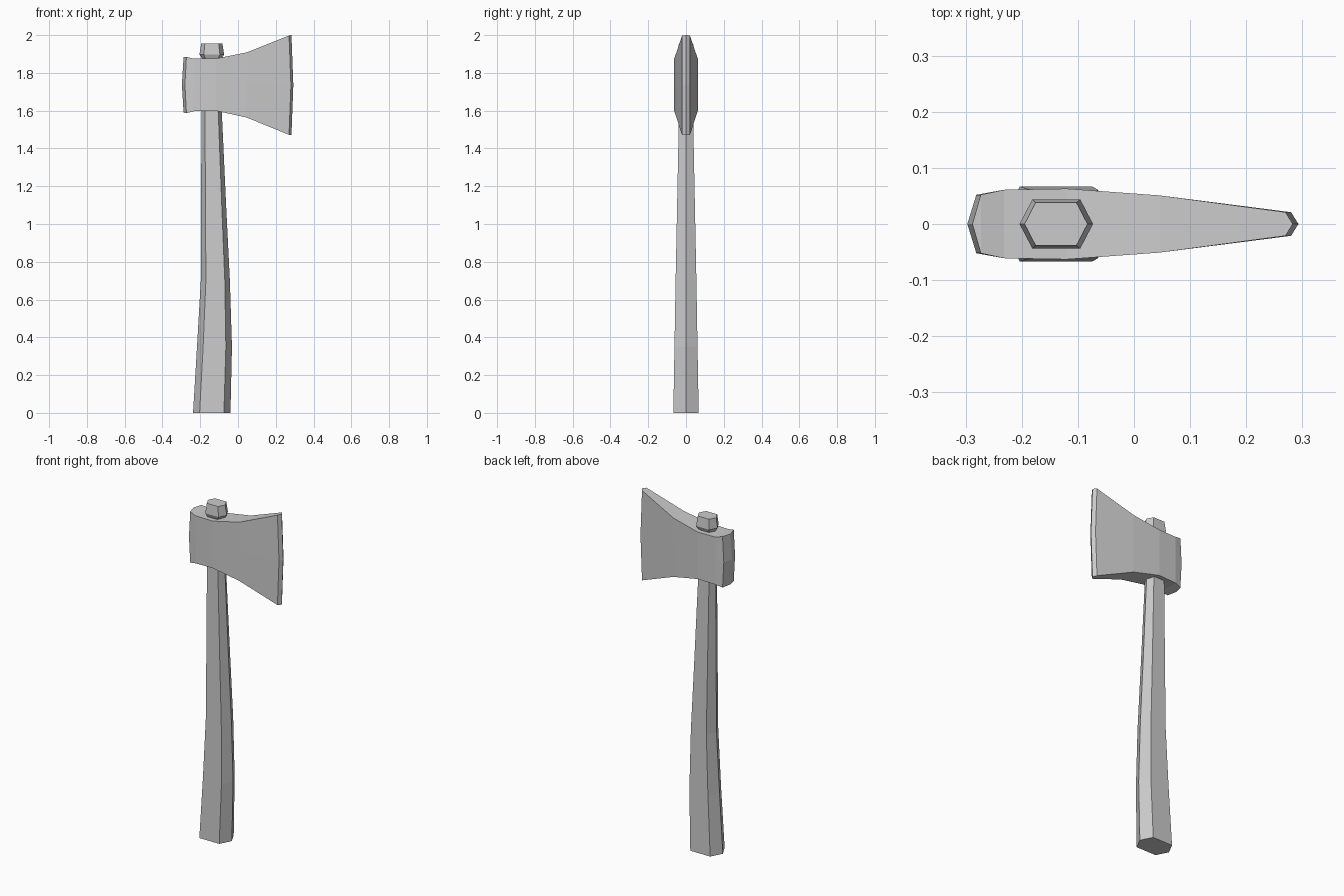
import bpy, bmesh

if "Cube" in bpy.data.objects:
    bpy.data.objects.remove(bpy.data.objects["Cube"])


def loft(name, rings, capped):
    """Skin consecutive rings of equal length into one flat-shaded mesh."""
    bm = bmesh.new()
    loops = [[bm.verts.new(p) for p in ring] for ring in rings]
    n = len(rings[0])
    for a, b in zip(loops, loops[1:]):
        for i in range(n):
            j = (i + 1) % n
            bm.faces.new((a[i], a[j], b[j], b[i]))
    if capped:
        bm.faces.new(loops[0])
        bm.faces.new(loops[-1])
    bmesh.ops.remove_doubles(bm, verts=bm.verts[:], dist=1e-5)
    bmesh.ops.recalc_face_normals(bm, faces=bm.faces[:])
    mesh = bpy.data.meshes.new(name)
    bm.to_mesh(mesh)
    bm.free()
    obj = bpy.data.objects.new(name, mesh)
    bpy.context.collection.objects.link(obj)
    return obj


def hexagon(z, left, right, half_y):
    """Six-sided handle section with points along x and flats along y."""
    c = (right - left) * 0.175
    return [(left, 0, z), (left + c, -half_y, z), (right - c, -half_y, z),
            (right, 0, z), (right - c, half_y, z), (left + c, half_y, z)]


def slab(x, x_mid, half_y, bottom, top):
    """Head section whose middle height is bowed along x."""
    mid = (bottom + top) / 2
    side = [(x, bottom), (x_mid, mid), (x, top)]
    return ([(px, -half_y, pz) for px, pz in side] +
            [(px, half_y, pz) for px, pz in reversed(side)])


# Handle: curved hexagonal shaft, narrow neck in the head, flared knob on top
handle = [(0, -0.238, -0.04, 0.067), (0.35, -0.217, -0.032, 0.061),
          (0.70, -0.197, -0.043, 0.055), (1.10, -0.195, -0.063, 0.047),
          (1.60, -0.194, -0.086, 0.037), (1.875, -0.190, -0.088, 0.034),
          (1.897, -0.204, -0.073, 0.044), (1.955, -0.195, -0.083, 0.038)]
loft("handle", [hexagon(*s) for s in handle], True)

# Axe head: from the ridged butt on the left to the bevelled edge on the right
head = [(-0.288, -0.297, 0.0, 1.59, 1.885), (-0.273, -0.281, 0.052, 1.587, 1.885),
        (-0.232, -0.232, 0.061, 1.597, 1.875), (-0.12, -0.12, 0.063, 1.60, 1.875),
        (0.045, 0.045, 0.051, 1.564, 1.908), (0.270, 0.280, 0.021, 1.472, 1.998),
        (0.283, 0.293, 0.0, 1.47, 2.0)]
loft("axe_head", [slab(*s) for s in head], False)
